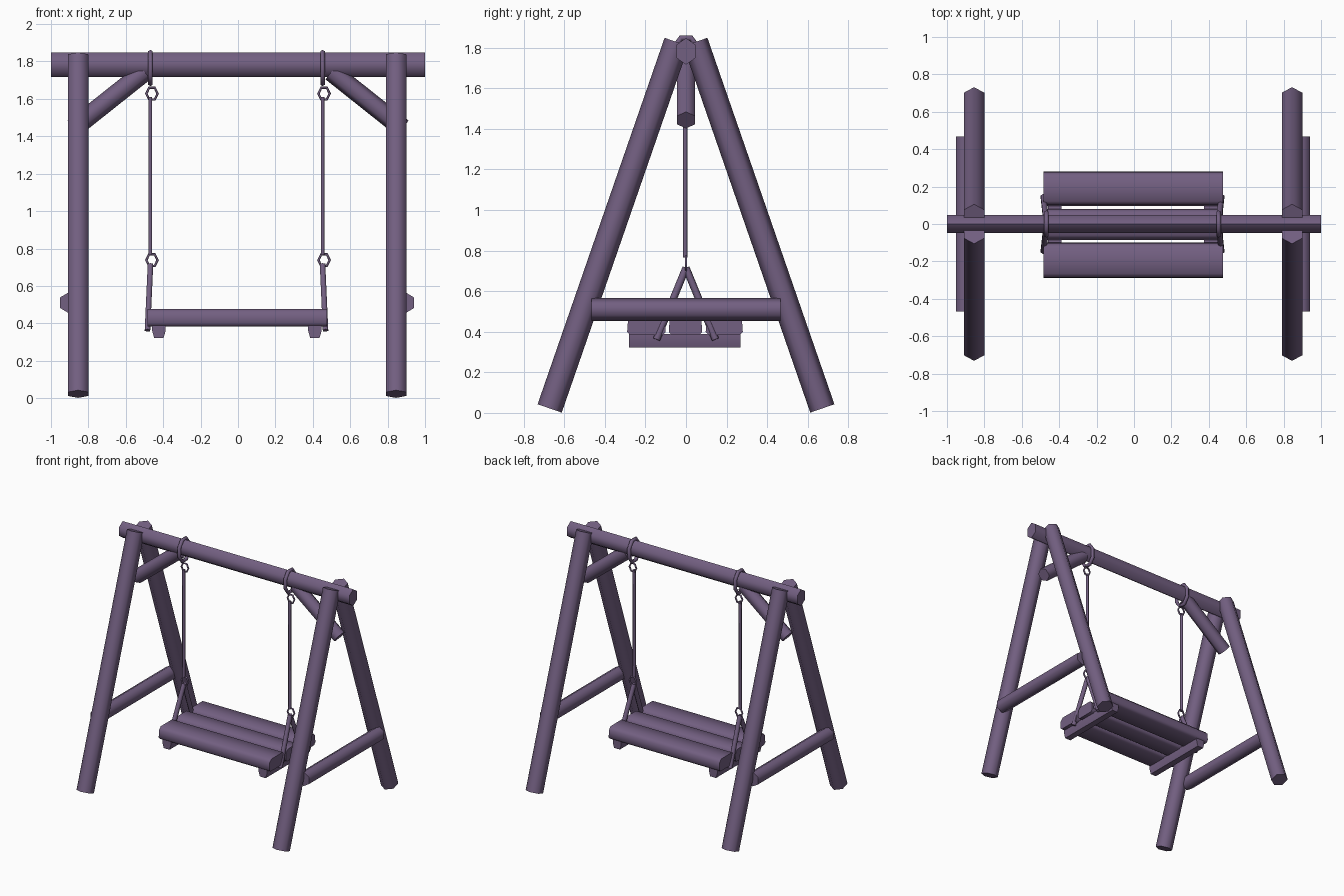
import bpy, math
from mathutils import Vector

if "Cube" in bpy.data.objects:
    bpy.data.objects.remove(bpy.data.objects["Cube"])

wood = bpy.data.materials.new("plum wood")
wood.diffuse_color = (0.17, 0.115, 0.22, 1)
wood.use_nodes = True
wood.node_tree.nodes["Principled BSDF"].inputs["Base Color"].default_value = wood.diffuse_color


def make(name, verts, faces, angle=65):
    me = bpy.data.meshes.new(name)
    me.from_pydata(verts, [], faces)
    me.materials.append(wood)
    me.shade_smooth()
    me.set_sharp_from_angle(angle=math.radians(angle))
    ob = bpy.data.objects.new(name, me)
    bpy.context.collection.objects.link(ob)
    return ob


def log(name, p0, p1, ru, rv, up, n=6):
    """Faceted log from p0 to p1 with corners pointing along 'up'."""
    p0, p1 = Vector(p0), Vector(p1)
    a = (p1 - p0).normalized()
    up = Vector(up)
    u = (up - a * up.dot(a)).normalized()
    v = a.cross(u)
    vs = []
    for p in (p0, p1):
        for i in range(n):
            t = 2 * math.pi * i / n
            vs.append(p + u * ru * math.cos(t) + v * rv * math.sin(t))
    fs = [(i, (i + 1) % n, n + (i + 1) % n, n + i) for i in range(n)]
    fs += [tuple(reversed(range(n))), tuple(range(n, 2 * n))]
    return make(name, vs, fs)


def ring(name, c, u, v, ru, rv, r, n, m=6):
    """Closed ring around c in the plane of u and v."""
    c, u, v = Vector(c), Vector(u), Vector(v)
    w = u.cross(v)
    vs, fs = [], []
    for i in range(n):
        t = 2 * math.pi * (i + 0.5) / n
        d = u * math.cos(t) + v * math.sin(t)
        p = c + u * ru * math.cos(t) + v * rv * math.sin(t)
        for j in range(m):
            s = 2 * math.pi * j / m
            vs.append(p + d * r * math.cos(s) + w * r * math.sin(s))
            i2, j2 = (i + 1) % n, (j + 1) % m
            fs.append((i * m + j, i2 * m + j, i2 * m + j2, i * m + j2))
    return make(name, vs, fs)


def extrude(name, profile, axis, a, b):
    """Extrude a counter-clockwise (side, z) profile along x or y."""
    n = len(profile)
    vs = [((t, s, z) if axis == "x" else (-s, t, z)) for t in (a, b) for s, z in profile]
    fs = [(i, (i + 1) % n, n + (i + 1) % n, n + i) for i in range(n)]
    fs += [tuple(reversed(range(n))), tuple(range(n, 2 * n))]
    return make(name, vs, fs, 50)


# top beam
log("top_beam", (-1, 0, 1.782), (1, 0, 1.782), 0.065, 0.055, (0, 0, 1))

for side, s in (("left", -1), ("right", 1)):
    # A-frame legs
    lx = s * 0.85 - 0.005
    for end, e in (("front", -1), ("back", 1)):
        log(f"{side}_{end}_leg", (lx, e * 0.672, 0.022), (lx, e * 0.046, 1.828),
            0.063, 0.063, (0, 1, 0))
    # cross brace outside the legs
    bx = s * 0.9 - 0.005
    log(f"{side}_cross_brace", (bx, -0.467, 0.51), (bx, 0.467, 0.51),
        0.056, 0.054, (0, 0, 1))
    # diagonal strut under the beam
    log(f"{side}_diagonal_strut", (s * 0.88, 0, 1.443), (s * 0.50, 0, 1.745),
        0.052, 0.052, (0, 0, 1))

    # rope loop over the beam, connecting rings and rope
    rx = s * 0.46 - 0.008
    ring(f"{side}_beam_loop", (rx, 0, 1.765), (0, 1, 0), (0, 0, 1), 0.064, 0.09, 0.014, 8)
    ring(f"{side}_upper_hook", (rx + 0.008, 0, 1.628), (0, 0, 1), (1, 0, 0), 0.036, 0.03, 0.007, 6)
    ring(f"{side}_lower_hook", (rx + 0.008, 0, 0.738), (0, 0, 1), (1, 0, 0), 0.036, 0.03, 0.007, 6)
    log(f"{side}_rope", (rx, -0.004, 0.765), (rx, -0.004, 1.61), 0.011, 0.011, (0, 1, 0))
    # inverted V hanger down to the seat
    for end, e in (("front", -1), ("back", 1)):
        log(f"{side}_{end}_hanger", (rx, 0, 0.715), (rx + s * 0.016, e * 0.145, 0.362),
            0.018, 0.017, (0, 1, 0))

    # bearer under the seat
    cx = s * 0.417 - 0.006
    extrude(f"{side}_seat_bearer",
            [(-cx - 0.025, 0.322), (-cx + 0.025, 0.322), (-cx + 0.036, 0.36),
             (-cx + 0.036, 0.39), (-cx - 0.036, 0.39), (-cx - 0.036, 0.36)],
            "y", -0.28, 0.268)

# seat planks with softened edges
for name, y0, y1 in (("front", -0.29, -0.1), ("middle", -0.085, 0.08), ("back", 0.097, 0.28)):
    extrude(f"{name}_seat_plank",
            [(y0 + 0.015, 0.383), (y1 - 0.015, 0.383), (y1, 0.40), (y1 - 0.004, 0.455),
             (y1 - 0.025, 0.477), (y0 + 0.025, 0.477), (y0 + 0.004, 0.455), (y0, 0.40)],
            "x", -0.485, 0.475)
